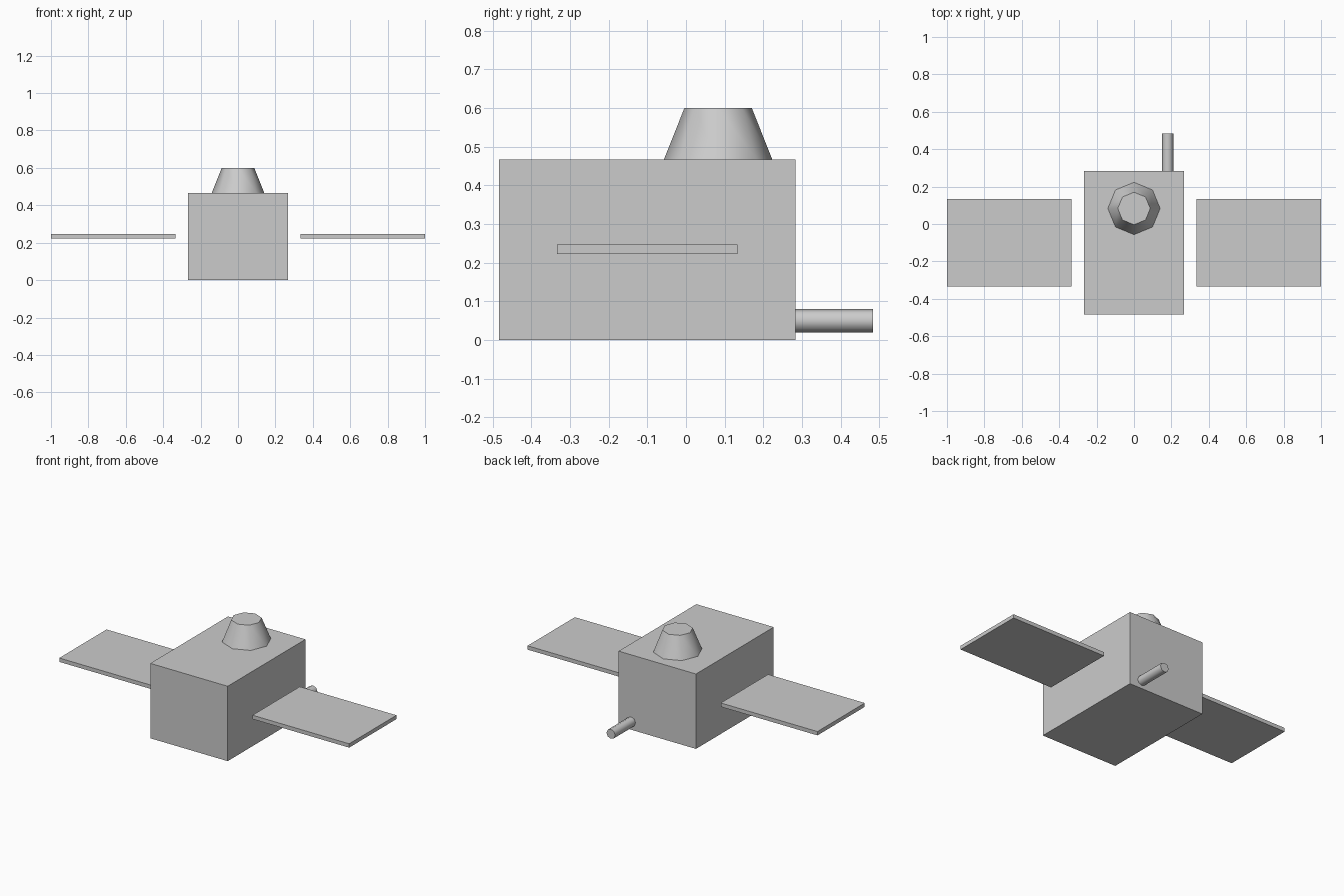
import bpy
import math

if "Cube" in bpy.data.objects:
    bpy.data.objects.remove(bpy.data.objects["Cube"])


def box(name, lo, hi):
    centre = [(a + b) / 2 for a, b in zip(lo, hi)]
    bpy.ops.mesh.primitive_cube_add(size=1, location=centre)
    ob = bpy.context.object
    ob.name = name
    ob.scale = [b - a for a, b in zip(lo, hi)]
    bpy.ops.object.transform_apply(location=False, rotation=False, scale=True)
    return ob


def smooth(ob, name):
    ob.name = name
    bpy.ops.object.shade_smooth_by_angle(angle=math.radians(50))


# Main body
box("body", (-0.267, -0.483, 0), (0.267, 0.283, 0.467))

# Floating side panels
for side, x0, x1 in (("left", -1, -0.333), ("right", 0.333, 1)):
    box(side + "_panel", (x0, -0.333, 0.223), (x1, 0.133, 0.247))

# Eight-sided tapered turret on the roof
bpy.ops.mesh.primitive_cone_add(vertices=8, radius1=0.14, radius2=0.087,
                                depth=0.133, location=(0, 0.083, 0.5335))
smooth(bpy.context.object, "turret")

# Eight-sided rod at the back
bpy.ops.mesh.primitive_cylinder_add(vertices=8, radius=0.03, depth=0.2,
                                    location=(0.18, 0.383, 0.05),
                                    rotation=(math.pi / 2, 0, 0))
smooth(bpy.context.object, "rear_rod")
